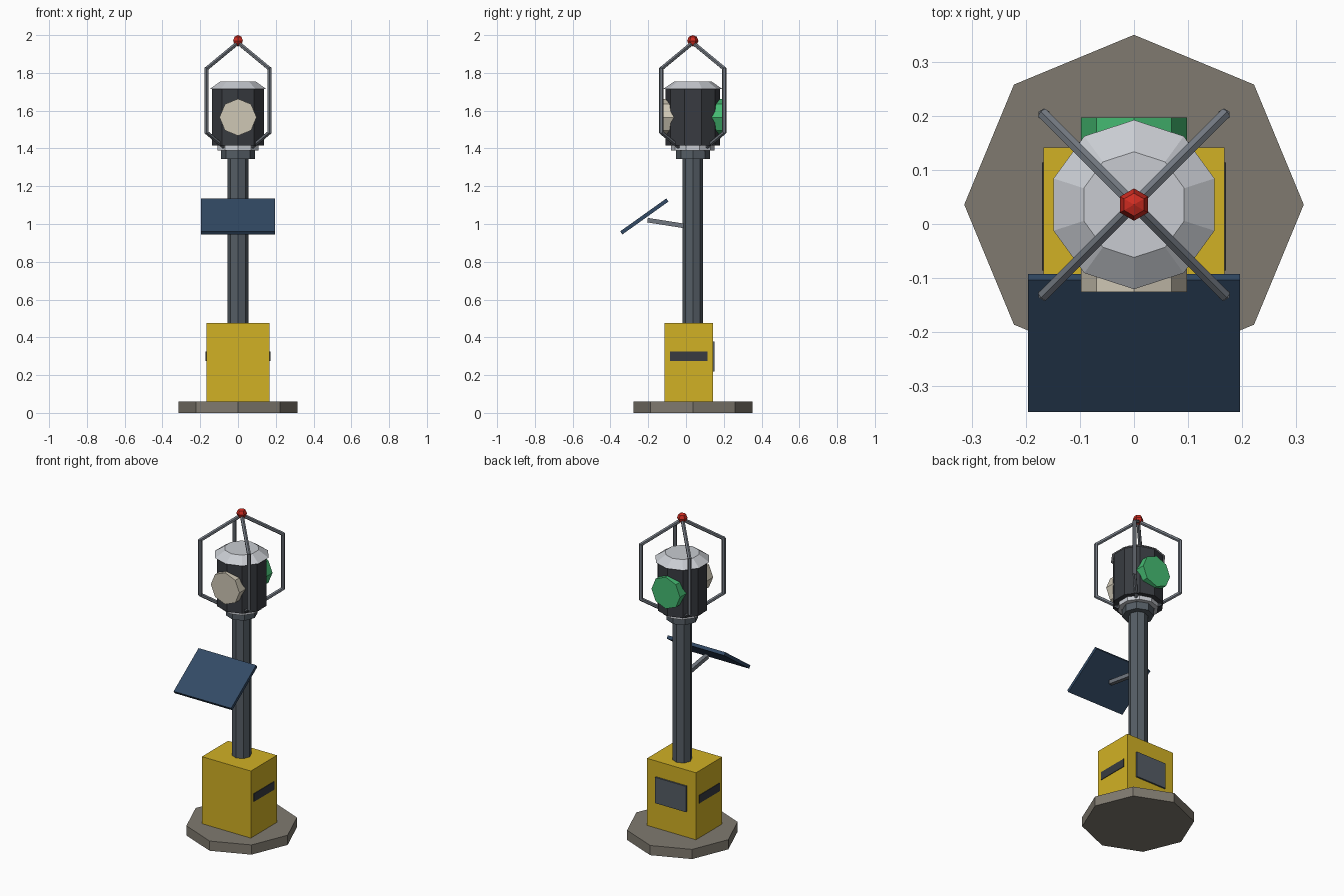
import bpy, bmesh, math
from mathutils import Vector, Matrix

if "Cube" in bpy.data.objects:
    bpy.data.objects.remove(bpy.data.objects["Cube"])

CY = 0.036  # the mast axis sits slightly behind the origin


def material(name, rgb):
    m = bpy.data.materials.new(name)
    m.diffuse_color = (*rgb, 1)
    m.use_nodes = True
    m.node_tree.nodes["Principled BSDF"].inputs["Base Color"].default_value = m.diffuse_color
    return m


CONCRETE = material("concrete", (0.215, 0.195, 0.16))
YELLOW = material("yellow paint", (0.64, 0.44, 0.018))
SLATE = material("slate metal", (0.09, 0.11, 0.13))
DARK = material("dark housing", (0.04, 0.044, 0.052))
PALE = material("pale grey", (0.58, 0.6, 0.64))
CREAM = material("cream lens", (0.62, 0.57, 0.46))
GREEN = material("green lens", (0.06, 0.50, 0.17))
RED = material("red beacon", (0.62, 0.025, 0.015))
NAVY = material("navy panel", (0.032, 0.068, 0.13))
STEEL = material("steel grey", (0.17, 0.19, 0.22))


def finish(name, bm, mat):
    bmesh.ops.recalc_face_normals(bm, faces=bm.faces)
    mesh = bpy.data.meshes.new(name)
    bm.to_mesh(mesh)
    bm.free()
    mesh.materials.append(mat)
    ob = bpy.data.objects.new(name, mesh)
    bpy.context.collection.objects.link(ob)
    return ob


def lathe(name, mat, sides, profile, matrix=None):
    """Stack of (height, radius) rings, first corner towards +y."""
    bm = bmesh.new()
    rings = []
    for z, r in profile:
        n = sides if r > 0 else 1
        ring = []
        for i in range(n):
            a = math.pi / 2 + math.tau * i / sides
            ring.append(bm.verts.new((r * math.cos(a), r * math.sin(a), z)))
        rings.append(ring)
    for lo, hi in zip(rings, rings[1:]):
        for i in range(sides):
            j = (i + 1) % sides
            corners = [lo[i % len(lo)], lo[j % len(lo)], hi[j % len(hi)], hi[i % len(hi)]]
            bm.faces.new(list(dict.fromkeys(corners)))
    for ring in (rings[0], rings[-1]):
        if len(ring) > 1:
            bm.faces.new(ring)
    bm.transform(matrix or Matrix.Translation((0, CY, 0)))
    return finish(name, bm, mat)


def box(name, mat, centre, size, tilt=0):
    bm = bmesh.new()
    bmesh.ops.create_cube(bm, size=1)
    bm.transform(Matrix.Translation(centre) @ Matrix.Rotation(tilt, 4, 'X')
                 @ Matrix.Diagonal((*size, 1)))
    return finish(name, bm, mat)


def rod(name, mat, points, radius):
    """Six-sided rods along a chain of points, joined in one object."""
    bm = bmesh.new()
    for a, b in zip(points, points[1:]):
        a, b = Vector(a), Vector(b)
        d = b - a
        m = Matrix.Translation((a + b) / 2) @ d.to_track_quat('Z', 'Y').to_matrix().to_4x4()
        bmesh.ops.create_cone(bm, cap_ends=True, segments=6, radius1=radius,
                              radius2=radius, depth=d.length + radius * 0.6, matrix=m)
    return finish(name, bm, mat)


# Foundation and cabinet
lathe("foundation", CONCRETE, 8, [(0, 0.315), (0.06, 0.315)])
box("cabinet", YELLOW, (0, 0.014, 0.2675), (0.335, 0.256, 0.415))
for side, label in ((-1, "left"), (1, "right")):
    box(label + "_vent", DARK, (side * 0.167, 0.014, 0.3), (0.008, 0.2, 0.05))
box("rear_hatch", SLATE, (0, 0.146, 0.298), (0.21, 0.012, 0.16))

# Mast and collar
lathe("mast", SLATE, 8, [(0.47, 0.055), (1.36, 0.055)])
lathe("collar", SLATE, 8, [(1.345, 0.09), (1.39, 0.09)])

# Tilted solar panel and its arm
box("solar_panel", NAVY, (0, -0.2205, 1.04), (0.394, 0.3, 0.02), math.radians(35.5))
box("panel_arm", STEEL, (0, -0.10, 1.004), (0.025, 0.21, 0.024), math.radians(-9))

# Lantern housing
lathe("lantern_base", PALE, 10, [(1.39, 0.115), (1.42, 0.115)])
lathe("lantern_body", DARK, 10, [(1.415, 0.145), (1.715, 0.145)])
lathe("lantern_roof", PALE, 10, [(1.715, 0.157), (1.755, 0.098)])

# Front and rear lenses
for side, label, mat in ((-1, "front_lens", CREAM), (1, "rear_lens", GREEN)):
    place = Matrix.Translation((0, CY, 1.565)) @ Matrix.Rotation(-side * math.pi / 2, 4, 'X')
    lathe(label, mat, 8, [(0.10, 0.098), (0.162, 0.098)], place)

# Protective cage: four bent bars on the diagonals
for i in range(4):
    a = math.pi / 4 + i * math.pi / 2
    path = [(r * math.cos(a), CY + r * math.sin(a), z)
            for r, z in ((0.065, 1.385), (0.236, 1.485), (0.236, 1.822), (0.0, 1.96))]
    rod("cage_bar_%d" % (i + 1), STEEL, path, 0.0115)

# Beacon ball on top
R = 0.03
lathe("beacon", RED, 6, [(1.97 - R * math.cos(k * math.pi / 4),
                          R * math.sin(k * math.pi / 4) if 0 < k < 4 else 0) for k in range(5)])
